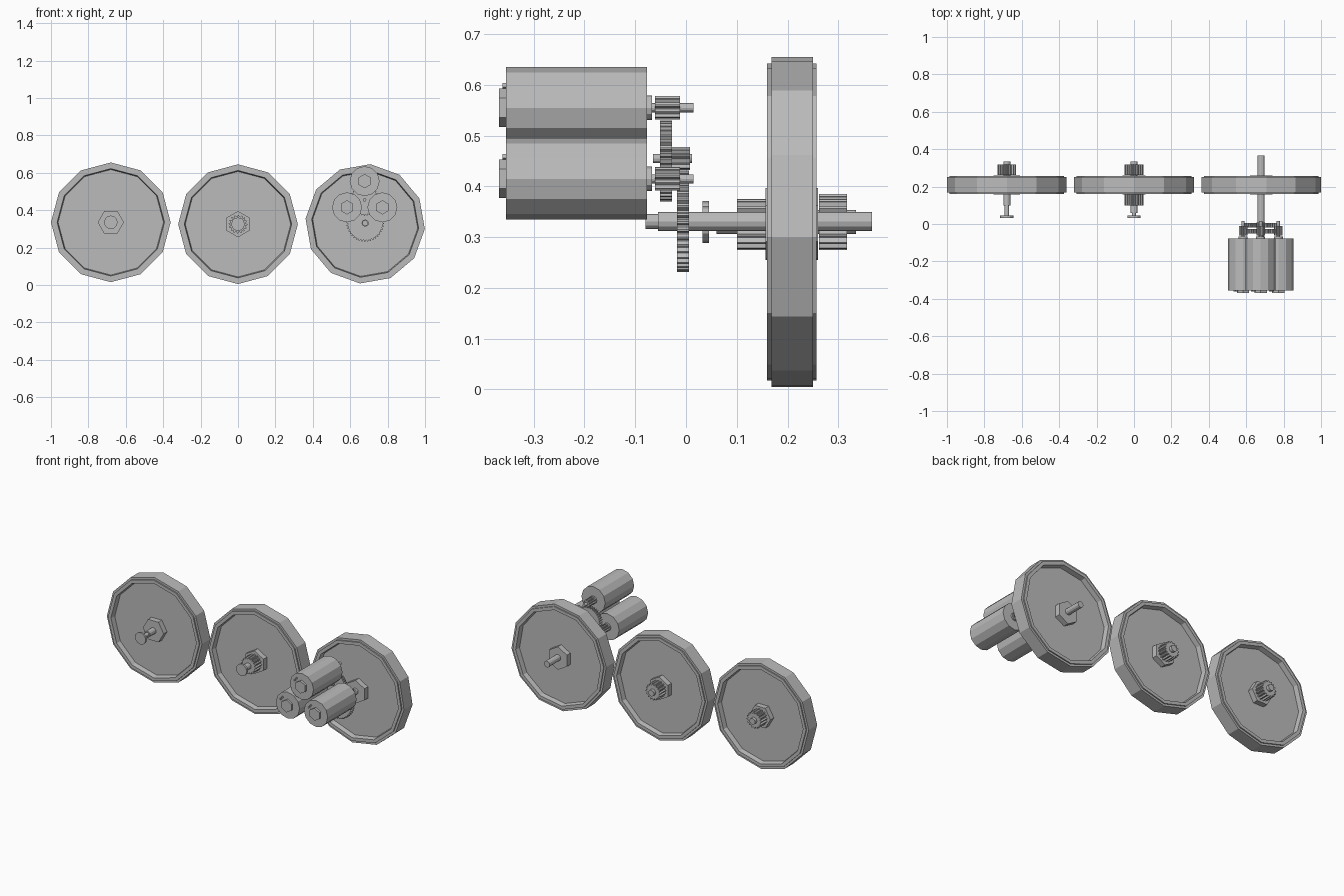
import bpy, bmesh, math

cube = bpy.data.objects.get("Cube")
if cube:
    bpy.data.objects.remove(cube)

grey = bpy.data.materials.new("plain_grey")
grey.use_nodes = True
grey.diffuse_color = (0.5, 0.5, 0.5, 1)
grey.node_tree.nodes["Principled BSDF"].inputs["Base Color"].default_value = (0.5, 0.5, 0.5, 1)


def lathe(name, x, z, profile, sides, turn=0, closed=False, smooth=False):
    """Spin (radius, y) points round a y axis through x, z; open profiles get end caps."""
    bm = bmesh.new()
    rings = []
    for r, y in profile:
        ring = []
        for i in range(sides):
            a = math.radians(turn) + math.tau * i / sides
            rr = r(i) if callable(r) else r
            ring.append(bm.verts.new((x + rr * math.sin(a), y, z + rr * math.cos(a))))
        rings.append(ring)
    pairs = list(zip(rings, rings[1:]))
    if closed:
        pairs.append((rings[-1], rings[0]))
    else:
        bm.faces.new(rings[0])
        bm.faces.new(rings[-1])
    for a, b in pairs:
        for i in range(sides):
            j = (i + 1) % sides
            bm.faces.new((a[i], a[j], b[j], b[i]))
    bmesh.ops.recalc_face_normals(bm, faces=bm.faces)
    mesh = bpy.data.meshes.new(name)
    bm.to_mesh(mesh)
    bm.free()
    mesh.materials.append(grey)
    obj = bpy.data.objects.new(name, mesh)
    bpy.context.collection.objects.link(obj)
    if smooth:
        bpy.ops.object.select_all(action="DESELECT")
        obj.select_set(True)
        bpy.context.view_layer.objects.active = obj
        bpy.ops.object.shade_smooth_by_angle(angle=math.radians(35))
    return obj


def rod(name, x, z, r, y0, y1, sides=12, turn=0, smooth=False):
    return lathe(name, x, z, [(r, y0), (r, y1)], sides, turn, smooth=smooth)


def gear(name, x, z, r, depth, y0, y1, teeth):
    edge = lambda i: r if i % 4 < 2 else r - depth
    return lathe(name, x, z, [(edge, y0), (edge, y1)], teeth * 4)


# Wheels: stepped tyre, recessed disc, hexagonal hub
tyre = [(0.32, 0.168), (0.307, 0.168), (0.307, 0.16), (0.287, 0.16), (0.282, 0.19),
        (0.282, 0.227), (0.287, 0.257), (0.307, 0.257), (0.307, 0.25), (0.32, 0.25)]
wheels = [("left", 0.68, 0.327, 5, 0), ("middle", 0, 0.325, 0, 0), ("right", -0.68, 0.335, 0, 30)]
for side, x, z, turn, hub_turn in wheels:
    lathe(side + "_tyre", x, z, tyre, 12, turn, closed=True)
    rod(side + "_disc", x, z, 0.284, 0.19, 0.227, 12, turn)
    rod(side + "_hub", x, z, 0.07, 0.157, 0.26, 6, hub_turn)

# Stub axles with end flanges and hub gears
for side, x, z, front in [("right", -0.68, 0.335, 0.1), ("middle", 0, 0.325, 0.06)]:
    rod(side + "_axle", x, z, 0.019, front, 0.335)
    rod(side + "_axle_tip", x, z, 0.012, 0.04, front)
    rod(side + "_flange", x, z, 0.036, 0.033, 0.045)
    gear(side + "_back_gear", x, z, 0.05, 0.009, 0.262, 0.317, 16)
gear("middle_front_gear", 0, 0.325, 0.05, 0.009, 0.1, 0.157, 16)

# Driven axle with its large gear
rod("drive_axle", 0.68, 0.331, 0.019, -0.055, 0.366)
rod("drive_axle_tip", 0.68, 0.331, 0.015, -0.08, -0.055)
gear("drive_gear", 0.68, 0.331, 0.1, 0.008, -0.018, 0.006, 40)

# Compound reduction gear between the motors
gear("reduction_gear", 0.677, 0.45, 0.08, 0.007, -0.051, -0.028, 36)
gear("reduction_pinion", 0.677, 0.455, 0.023, 0.006, -0.028, 0.008, 10)
rod("reduction_axle", 0.677, 0.455, 0.009, -0.065, 0.012)

# Three motors
for name, x, z in [("top", 0.677, 0.555), ("left", 0.772, 0.415), ("right", 0.583, 0.415)]:
    rod(name + "_motor_can", x, z, 0.08, -0.355, -0.077, 12)
    rod(name + "_motor_end_cap", x, z, 0.038, -0.368, -0.355, 6)
    rod(name + "_motor_boss", x, z, 0.024, -0.077, -0.067)
    rod(name + "_motor_shaft", x, z, 0.009, -0.07, 0.015)
    gear(name + "_motor_pinion", x, z, 0.023, 0.006, -0.061, -0.012, 10)
    for dx, dz in [(-0.044, 0.028), (-0.033, 0.042)]:
        rod(name + "_motor_terminal", x + dx, z + dz, 0.007, -0.362, -0.355, 4, 10)
